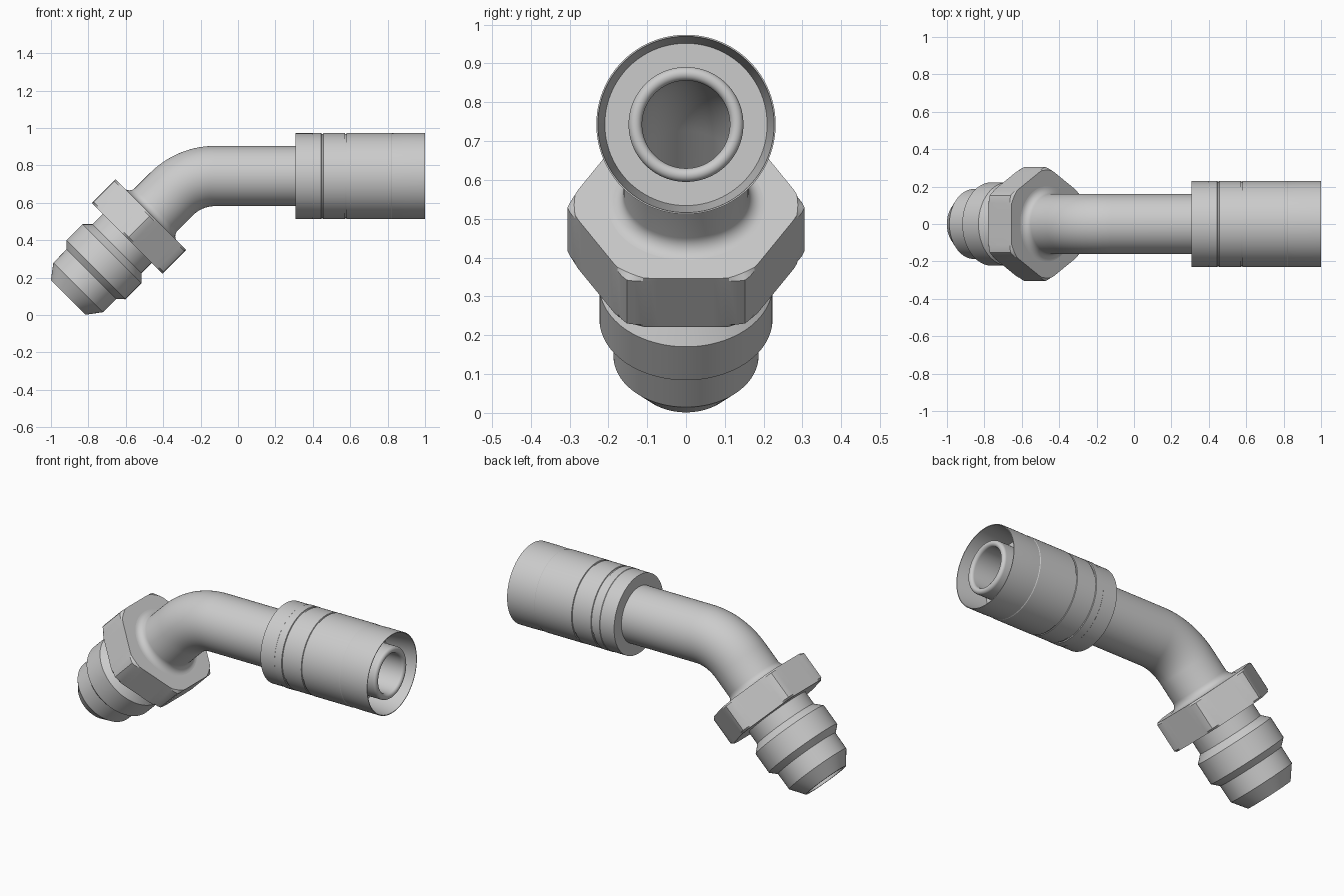
import bpy, bmesh
from math import sin, cos, pi, radians, degrees
from mathutils import Vector

cube = bpy.data.objects.get("Cube")
if cube:
    bpy.data.objects.remove(cube, do_unlink=True)

steel = bpy.data.materials.new("brushed grey steel")
steel.use_nodes = True
GREY = (0.6, 0.6, 0.6, 1)
steel.diffuse_color = GREY
steel.node_tree.nodes["Principled BSDF"].inputs["Base Color"].default_value = GREY

# Centre line: 45 degree leg, bend, then horizontal leg
TIP = Vector((-0.908, 0, 0.094))
BEND_START, BEND_R = 0.781, 0.33
BEND_END = BEND_START + BEND_R * pi / 4
OFFSET = 1.162          # centre line length minus x on the horizontal leg
SEGMENTS = 96


def frame(s):
    """Point, and in-plane normal, at length s along the centre line."""
    leg = Vector((1, 0, 1)).normalized()
    bent = min(max(s - BEND_START, 0), BEND_END - BEND_START)
    angle = pi / 4 - bent / BEND_R
    p = TIP + leg * min(s, BEND_START)
    p += BEND_R * Vector((sin(pi / 4) - sin(angle), 0, cos(angle) - cos(pi / 4)))
    p.x += max(s - BEND_END, 0)
    return p, Vector((-sin(angle), 0, cos(angle)))


def skin(name, profile, limit=None):
    """Sweep a closed (length, radius) profile around the centre line."""
    bm = bmesh.new()
    rings = []
    for s, r in profile:
        p, up = frame(s)
        ring = []
        for i in range(SEGMENTS):
            a = 2 * pi * i / SEGMENTS
            rad = min(r, limit(a)) if limit else r
            ring.append(bm.verts.new(p + rad * (cos(a) * up + sin(a) * Vector((0, 1, 0)))))
        rings.append(ring)
    for k, ring in enumerate(rings):
        nxt = rings[(k + 1) % len(rings)]
        for i in range(SEGMENTS):
            j = (i + 1) % SEGMENTS
            bm.faces.new((ring[i], ring[j], nxt[j], nxt[i]))
    bmesh.ops.recalc_face_normals(bm, faces=bm.faces)
    mesh = bpy.data.meshes.new(name)
    bm.to_mesh(mesh)
    bm.free()
    mesh.materials.append(steel)
    obj = bpy.data.objects.new(name, mesh)
    bpy.context.collection.objects.link(obj)
    bpy.ops.object.select_all(action='DESELECT')
    obj.select_set(True)
    bpy.context.view_layer.objects.active = obj
    bpy.ops.object.shade_smooth_by_angle(angle=radians(25))
    return obj


def arc(s, r, radius, start, end, steps=8):
    """Profile points on a circle, angles in degrees."""
    turn = [radians(start + (end - start) * i / steps) for i in range(steps + 1)]
    return [(s + radius * cos(t), r + radius * sin(t)) for t in turn]


PIPE, BORE, NIPPLE = 0.161, 0.113, 0.148
bend = [BEND_START + (BEND_END - BEND_START) * i / 20 for i in range(21)]

# Coned tip, threaded collar, neck, bent pipe and hose nipple with a through bore
body = [(0, BORE), (0, 0.131), (0.075, 0.187), (0.175, 0.188), (0.209, 0.223),
        (0.331, 0.223), (0.369, 0.185), (0.6, 0.185), (0.625, 0.201)]
body += arc(0.665, 0.201, 0.04, 180, 270)
body += [(s, PIPE) for s in bend]
body += [(0.5 + OFFSET, PIPE), (0.5 + OFFSET, NIPPLE)]
body += arc(0.98 + OFFSET, (NIPPLE + BORE) / 2, (NIPPLE - BORE) / 2, 90, -90, 12)
body += [(s, BORE) for s in reversed(bend)]
skin("bent_pipe_body", body)


# Hexagon nut with turned corners
def hexagon(a):
    return 0.268 / cos(radians((degrees(a) + 30) % 60 - 30))


nut = [(0.447, 0.15), (0.447, 0.288), (0.457, 0.305),
       (0.615, 0.305), (0.625, 0.288), (0.625, 0.15)]
skin("hex_nut", nut, hexagon)

# Crimp sleeve with grooves and a tapered open mouth
sleeve = [(0.307, 0.15), (0.307, 0.229), (0.398, 0.229), (0.4, 0.231),
          (0.445, 0.231), (0.447, 0.226), (0.455, 0.226), (0.457, 0.23),
          (0.572, 0.23), (0.574, 0.226), (0.58, 0.226), (0.582, 0.231),
          (0.82, 0.231), (0.824, 0.229), (0.9, 0.231), (1, 0.231),
          (1, 0.227), (0.82, 0.209), (0.82, 0.14)]
skin("crimp_sleeve", [(x + OFFSET, r) for x, r in sleeve])
